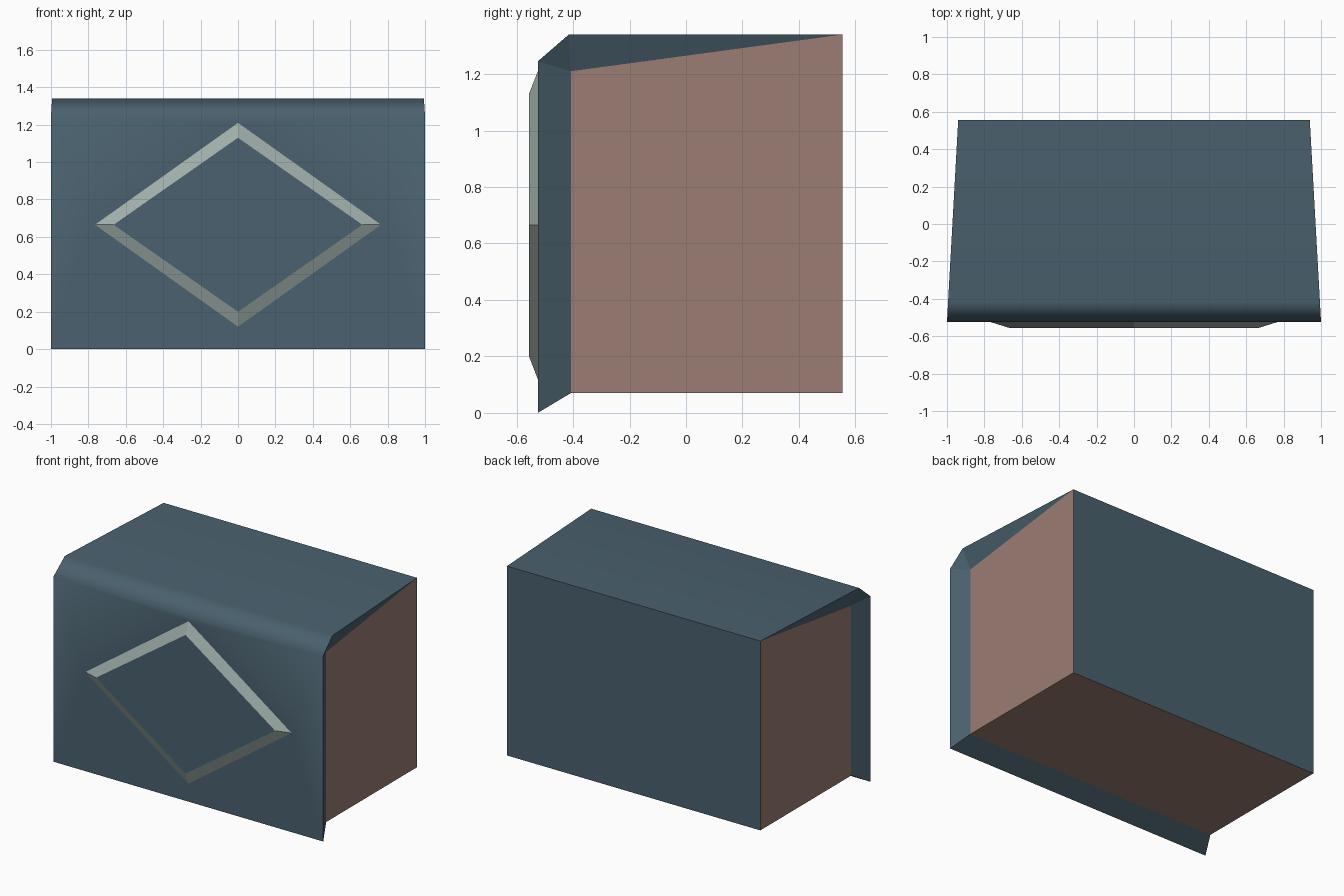
import bpy, bmesh, math

if "Cube" in bpy.data.objects:
    bpy.data.objects.remove(bpy.data.objects["Cube"])


def material(name, r, g, b):
    lin = lambda c: ((c / 255 + 0.055) / 1.055) ** 2.4
    m = bpy.data.materials.new(name)
    m.diffuse_color = (lin(r), lin(g), lin(b), 1)
    m.use_nodes = True
    m.node_tree.nodes["Principled BSDF"].inputs["Base Color"].default_value = m.diffuse_color
    return m


slate = material("slate blue", 74, 97, 110)
brown = material("dusty brown", 155, 125, 115)
pale = material("pale sage", 160, 174, 169)


def finish(bm, name, mats):
    me = bpy.data.meshes.new(name)
    bm.to_mesh(me)
    bm.free()
    for m in mats:
        me.materials.append(m)
    ob = bpy.data.objects.new(name, me)
    bpy.context.collection.objects.link(ob)
    return ob


FRONT, ZC = -0.525, 0.665


def diamond(bm, hw, hh, y):
    # top, right, bottom, left
    return [bm.verts.new((x, y, ZC + z)) for x, z in ((0, hh), (hw, 0), (0, -hh), (-hw, 0))]


# Body: tapered shell with overhanging front and top, brown sides and base
bm = bmesh.new()
points = {
    "front_low": (1.0, FRONT, 0), "front_high": (1.0, FRONT, 1.245),
    "top_front": (0.994, -0.415, 1.34), "top_back": (0.94, 0.555, 1.34),
    "side_high": (0.94, -0.408, 1.21), "side_low": (0.94, -0.408, 0.07),
    "back_low": (0.94, 0.555, 0.07),
}
V = {s: {k: bm.verts.new((s * x, y, z)) for k, (x, y, z) in points.items()} for s in (-1, 1)}
L, R = V[-1], V[1]


def span(a, b, mat=0):
    f = bm.faces.new((L[a], R[a], R[b], L[b]))
    f.material_index = mat
    return f


chamfer = span("front_high", "top_front")
top = span("top_front", "top_back")
span("top_back", "back_low")
span("back_low", "side_low", 1)
span("side_low", "front_low")

# front panel, open where the diamond sits
d = diamond(bm, 0.765, 0.545, FRONT)
front = [bm.faces.new((L["front_high"], R["front_high"], d[0])),
         bm.faces.new((L["front_low"], R["front_low"], d[2]))]
for side, mid in ((R, d[1]), (L, d[3])):
    front += [bm.faces.new((side["front_high"], mid, d[0])),
              bm.faces.new((side["front_low"], mid, d[2])),
              bm.faces.new((side["front_high"], side["front_low"], mid))]

# side walls and the lips around them
for s in (-1, 1):
    v = V[s]
    for keys, mat in ((("side_low", "back_low", "top_back", "side_high"), 1),
                      (("front_low", "side_low", "side_high", "front_high"), 0),
                      (("front_high", "side_high", "top_front"), 0),
                      (("top_front", "side_high", "top_back"), 0)):
        bm.faces.new([v[k] for k in keys]).material_index = mat

bmesh.ops.recalc_face_normals(bm, faces=bm.faces)
# smooth only across the rounded front top edge
smooth = {chamfer, top, *front}
for f in bm.faces:
    f.smooth = f in smooth
for e in bm.edges:
    e.smooth = all(f in smooth for f in e.link_faces) and len(e.link_faces) == 2
body = finish(bm, "cabinet_body", (slate, brown))
mod = body.modifiers.new("flat_panels", "WEIGHTED_NORMAL")
mod.keep_sharp = True

# Raised diamond panel with pale bevelled border
bm = bmesh.new()
outer = diamond(bm, 0.765, 0.545, FRONT)
inner = diamond(bm, 0.665, 0.465, -0.556)
bm.faces.new(inner)
for i in range(4):
    j = (i + 1) % 4
    bm.faces.new((outer[i], outer[j], inner[j], inner[i])).material_index = 1
bm.normal_update()
for f in bm.faces:
    if f.normal.y > 0:
        f.normal_flip()
finish(bm, "diamond_panel", (slate, pale))
